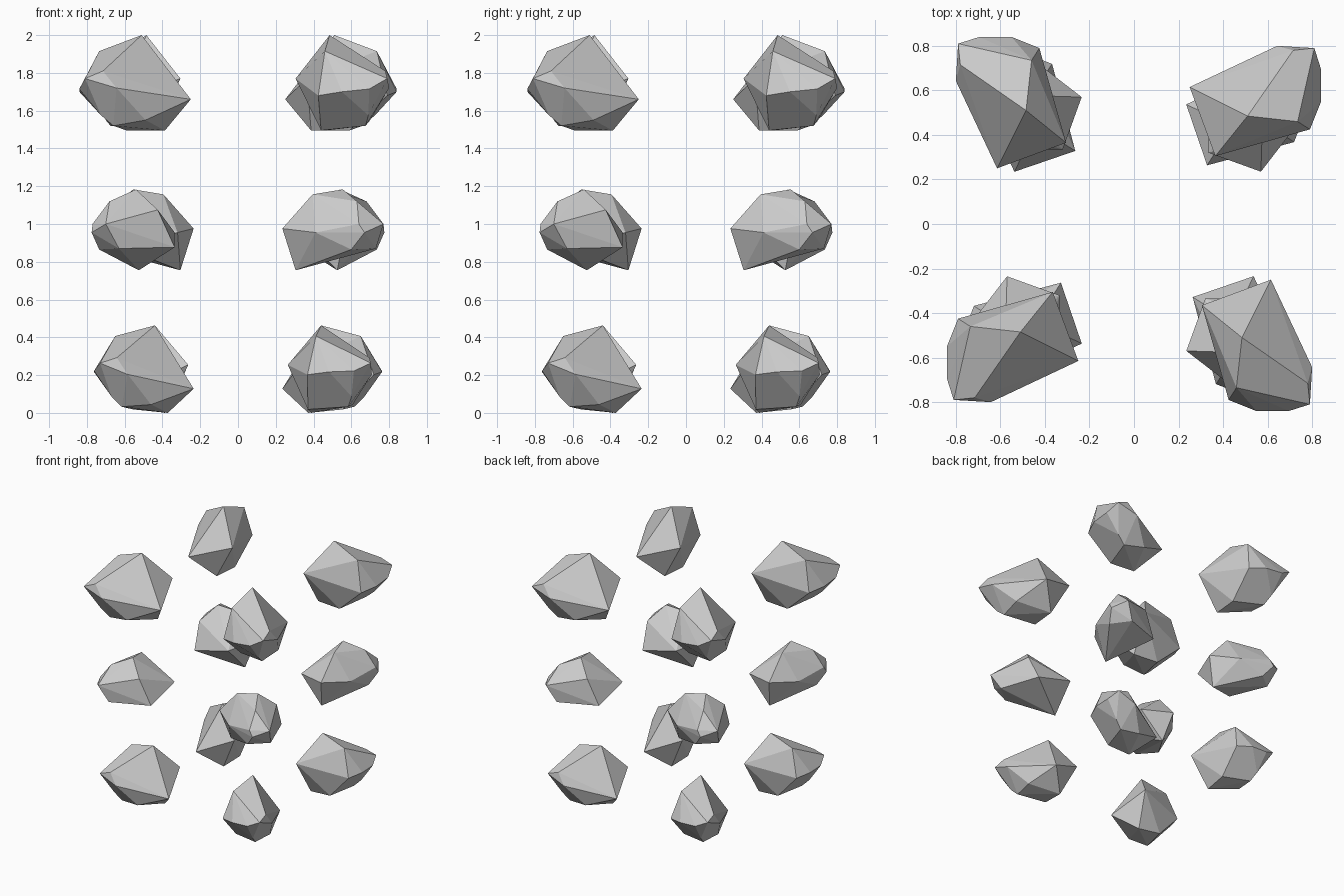
import bpy, bmesh
from math import radians
from mathutils import Matrix, Vector

if "Cube" in bpy.data.objects:
    bpy.data.objects.remove(bpy.data.objects["Cube"])

# Corner points of one upper rock (hull is built around them)
upper = [Vector(p) for p in (
    (-.51, -.485, 2.0), (-.25, -.615, 1.66), (-.365, -.305, 1.77),
    (-.735, -.46, 1.915), (-.555, -.635, 1.82), (-.715, -.78, 1.81),
    (-.81, -.79, 1.77), (-.84, -.695, 1.715), (-.84, -.55, 1.70),
    (-.79, -.425, 1.68), (-.643, -.80, 1.72), (-.725, -.69, 1.575),
    (-.66, -.675, 1.52), (-.49, -.70, 1.55), (-.59, -.44, 1.495),
    (-.387, -.46, 1.495))]

# Corner points of one middle rock
middle = [Vector(p) for p in (
    (-.335, -.32, .955), (-.57, -.235, .976), (-.525, -.305, .755),
    (-.575, -.395, 1.157), (-.54, -.555, 1.183), (-.335, -.62, .877),
    (-.425, -.64, 1.075), (-.68, -.63, 1.12), (-.70, -.77, 1.0),
    (-.775, -.67, .955), (-.77, -.64, 1.0), (-.735, -.60, .865),
    (-.63, -.73, .87), (-.705, -.41, .955))]

# Lower rock: the upper one, smaller and slightly tilted about its peak
tilt = Matrix.Rotation(radians(6.5), 3, Vector((.57, .82, 0)))
lower = [Vector((-.44, -.44, .467)) + tilt @ (p - upper[0]) * .905 for p in upper]
drop = min(p.z for p in lower)
lower = [p - Vector((0, 0, drop)) for p in lower]


def rock(name, points, turn):
    bm = bmesh.new()
    for p in points:
        bm.verts.new(p)
    bmesh.ops.convex_hull(bm, input=bm.verts[:])
    bmesh.ops.delete(bm, geom=[v for v in bm.verts if not v.link_faces], context='VERTS')
    bmesh.ops.dissolve_limit(bm, angle_limit=radians(4), verts=bm.verts[:], edges=bm.edges[:])
    bmesh.ops.rotate(bm, verts=bm.verts[:], cent=(0, 0, 0),
                     matrix=Matrix.Rotation(radians(90 * turn), 3, 'Z'))
    bmesh.ops.recalc_face_normals(bm, faces=bm.faces[:])
    mesh = bpy.data.meshes.new(name)
    bm.to_mesh(mesh)
    bm.free()
    bpy.context.collection.objects.link(bpy.data.objects.new(name, mesh))


# Three rings of four rocks, each a quarter turn apart
for name, points in (("upper_rock", upper), ("middle_rock", middle), ("lower_rock", lower)):
    for turn in range(4):
        rock(f"{name}_{turn + 1}", points, turn)
